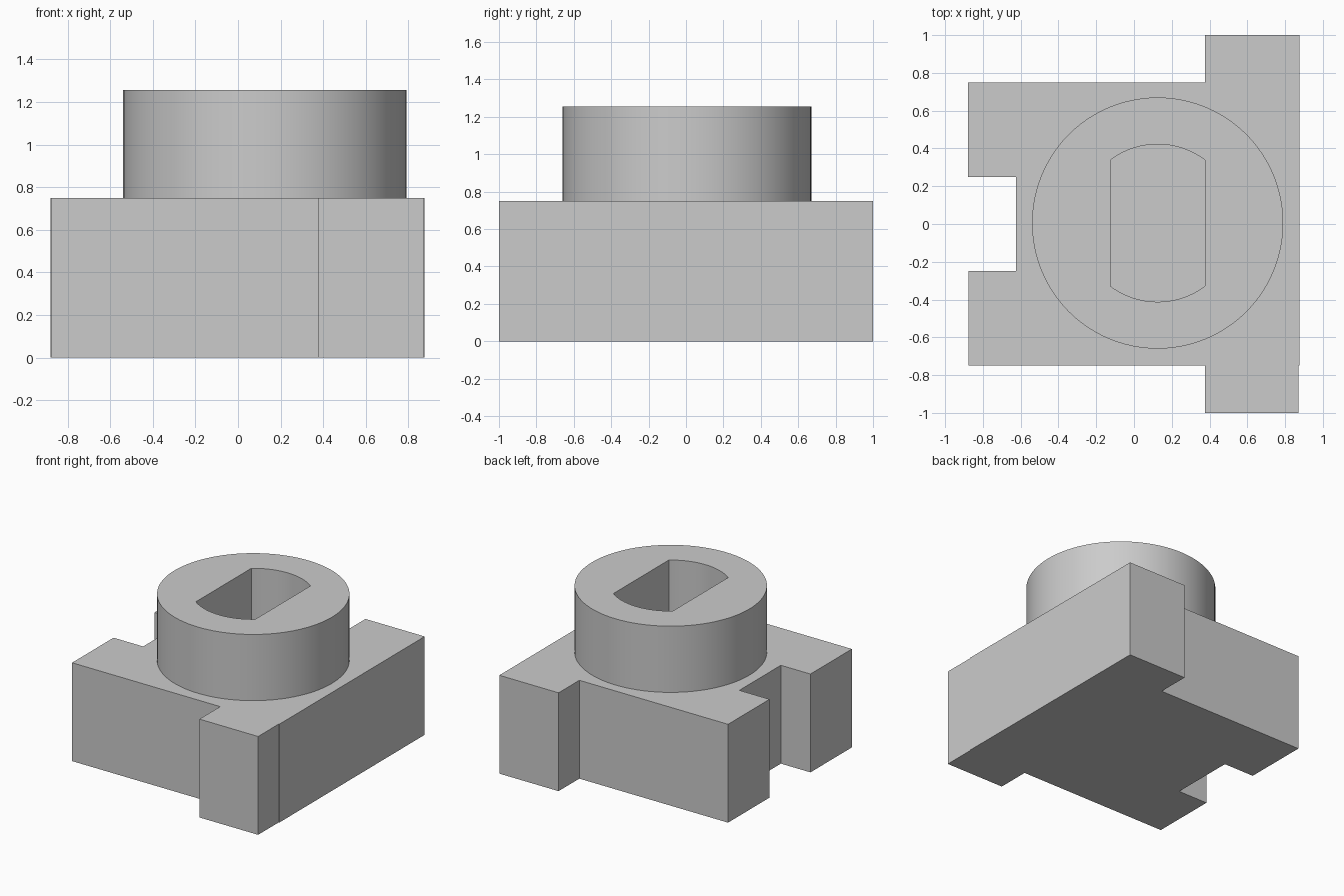
import bpy, bmesh, math

if "Cube" in bpy.data.objects:
    bpy.data.objects.remove(bpy.data.objects["Cube"], do_unlink=True)

AXIS_X, BLOCK_TOP, BOSS_TOP = 0.125, 0.75, 1.255
BOSS_R, SLOT_R, SLOT_HALF = 0.665, 0.417, 0.25

grey = bpy.data.materials.new("light grey")
grey.use_nodes = True
grey.diffuse_color = (0.6, 0.6, 0.6, 1)
grey.node_tree.nodes["Principled BSDF"].inputs["Base Color"].default_value = (0.6, 0.6, 0.6, 1)


def prism(name, outline, z0, z1):
    """Extrude a flat outline from z0 up to z1."""
    bm = bmesh.new()
    face = bm.faces.new([bm.verts.new((x, y, z0)) for x, y in outline])
    top = bmesh.ops.extrude_face_region(bm, geom=[face])["geom"]
    verts = [v for v in top if isinstance(v, bmesh.types.BMVert)]
    bmesh.ops.translate(bm, verts=verts, vec=(0, 0, z1 - z0))
    bmesh.ops.recalc_face_normals(bm, faces=bm.faces)
    mesh = bpy.data.meshes.new(name)
    bm.to_mesh(mesh)
    bm.free()
    mesh.materials.append(grey)
    obj = bpy.data.objects.new(name, mesh)
    bpy.context.collection.objects.link(obj)
    return obj


def arc(radius, start, end, count):
    """Points on an arc about the boss axis."""
    step = (end - start) / count
    return [(AXIS_X + radius * math.cos(start + i * step),
             0.005 + radius * math.sin(start + i * step)) for i in range(count + 1)]


# Block with a notch on one side and two lugs on the other
prism("block", [
    (-0.875, -0.75), (0.375, -0.75), (0.375, -1), (0.87, -1), (0.87, -0.75),
    (0.875, -0.75), (0.875, 1), (0.375, 1), (0.375, 0.75), (-0.88, 0.75),
    (-0.88, 0.25), (-0.625, 0.25), (-0.625, -0.25), (-0.875, -0.25)], 0, BLOCK_TOP)

# Round boss
boss = prism("round_boss", arc(BOSS_R, 0, math.tau, 96)[:-1], BLOCK_TOP, BOSS_TOP)

# Slot with two flat sides and two curved ends, sunk to the top of the block
corner = math.acos(SLOT_HALF / SLOT_R)
slot = prism("slot_cutter",
             arc(SLOT_R, corner, math.pi - corner, 24)
             + arc(SLOT_R, math.pi + corner, math.tau - corner, 24),
             BLOCK_TOP - 0.1, BOSS_TOP + 0.1)
slot.hide_render = True
cut = boss.modifiers.new("slot", "BOOLEAN")
cut.operation, cut.solver, cut.object = "DIFFERENCE", "EXACT", slot

bpy.ops.object.select_all(action="DESELECT")
boss.select_set(True)
bpy.context.view_layer.objects.active = boss
bpy.ops.object.modifier_apply(modifier=cut.name)
bpy.data.objects.remove(slot, do_unlink=True)
bpy.ops.object.shade_smooth_by_angle(angle=math.radians(30))
